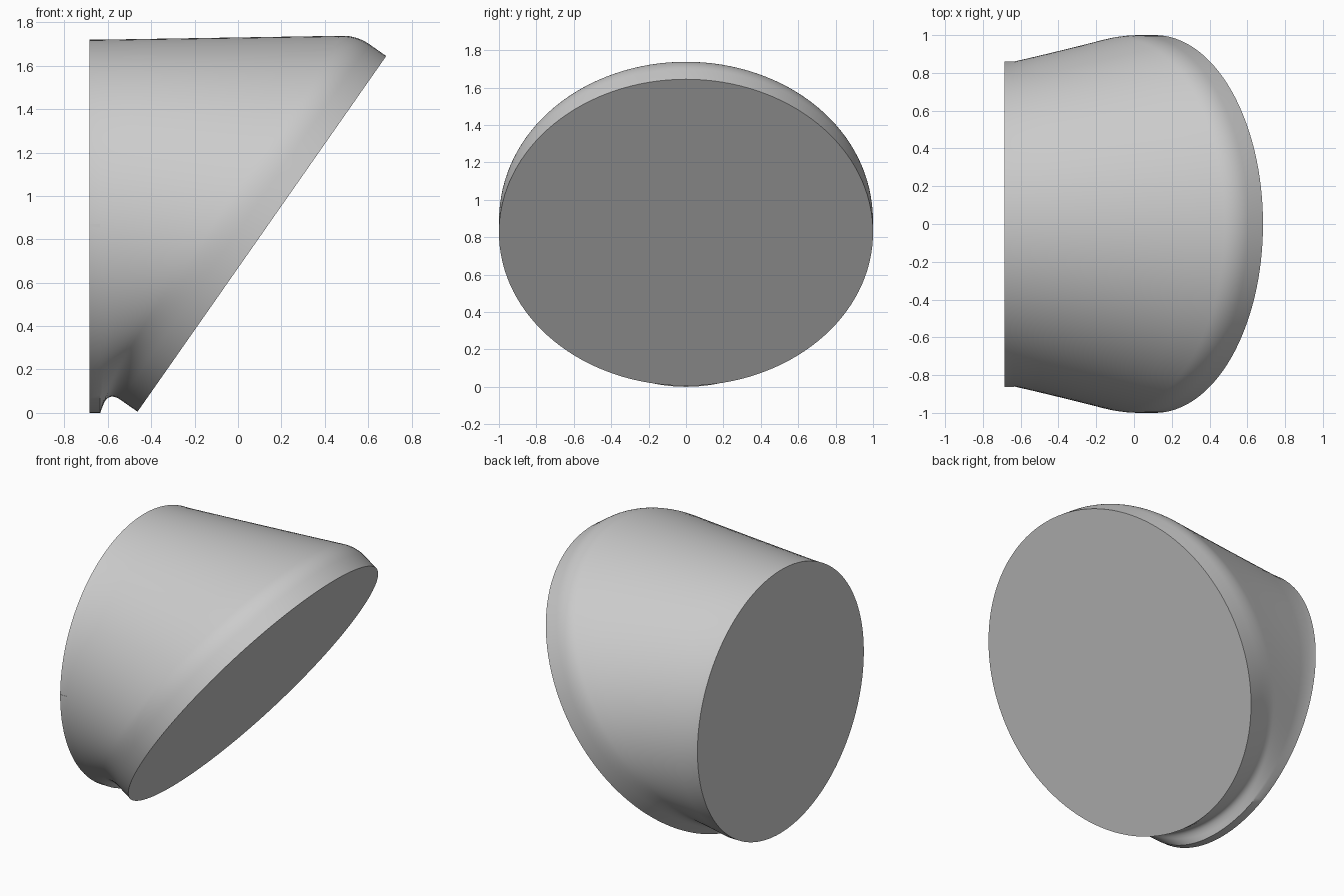
import bpy, bmesh, math
from mathutils import Vector

if "Cube" in bpy.data.objects:
    bpy.data.objects.remove(bpy.data.objects["Cube"])

grey = bpy.data.materials.new("light grey")
grey.diffuse_color = (0.6, 0.6, 0.6, 1)
grey.use_nodes = True
grey.node_tree.nodes["Principled BSDF"].inputs["Base Color"].default_value = grey.diffuse_color

SEG = 128
BACK_X, COLLAR_X, BACK_R = -0.685, -0.635, 0.86
RIM_CENTRE, RIM_R, RIM_DEPTH = Vector((0.11, 0, 0.825)), 1.0, 0.165
UP = Vector((0.573, 0, 0.8195))        # tilted rim's "up"
INWARD = Vector((-0.8195, 0, 0.573))   # from the front disc into the body
FILLET = 0.07


def section(t):
    """Lengthwise line at angle t: back collar, loft, rounded corner, rim."""
    s, c = math.sin(t), math.cos(t)
    back = Vector((BACK_X, BACK_R * s, BACK_R + BACK_R * c))
    collar = Vector((COLLAR_X, back.y, back.z))
    rim = RIM_CENTRE + RIM_R * (UP * c + Vector((0, s, 0)))
    corner = rim + INWARD * RIM_DEPTH
    a = corner + (collar - corner).normalized() * FILLET
    b = corner + (rim - corner).normalized() * FILLET
    pts = [back, collar] + [collar.lerp(a, k / 6) for k in range(1, 6)]
    for k in range(9):
        u = k / 8
        pts.append(a * (1 - u) ** 2 + corner * 2 * u * (1 - u) + b * u ** 2)
    return pts + [rim]


def finish(name, bm):
    bmesh.ops.recalc_face_normals(bm, faces=bm.faces)
    me = bpy.data.meshes.new(name)
    bm.to_mesh(me)
    bm.free()
    me.materials.append(grey)
    ob = bpy.data.objects.new(name, me)
    bpy.context.collection.objects.link(ob)
    return ob


# Lofted body from the upright back disc to the tilted front disc
bm = bmesh.new()
rows = [[bm.verts.new(p) for p in section(2 * math.pi * i / SEG)] for i in range(SEG)]
for i in range(SEG):
    r, q = rows[i], rows[(i + 1) % SEG]
    for j in range(len(r) - 1):
        bm.faces.new((r[j], r[j + 1], q[j + 1], q[j]))
bm.faces.new([r[0] for r in rows])
bm.faces.new([r[-1] for r in rows])
body = finish("lofted_body", bm)
bpy.context.view_layer.objects.active = body
body.select_set(True)
bpy.ops.object.shade_smooth_by_angle(angle=math.radians(35))

# Small seam key on the side of the back collar
bm = bmesh.new()
bmesh.ops.create_cube(bm, size=1)
for v in bm.verts:
    v.co = Vector((-0.66 + v.co.x * 0.05, -0.859 + v.co.y * 0.006, 0.862 + v.co.z * 0.015))
finish("seam_key", bm)
